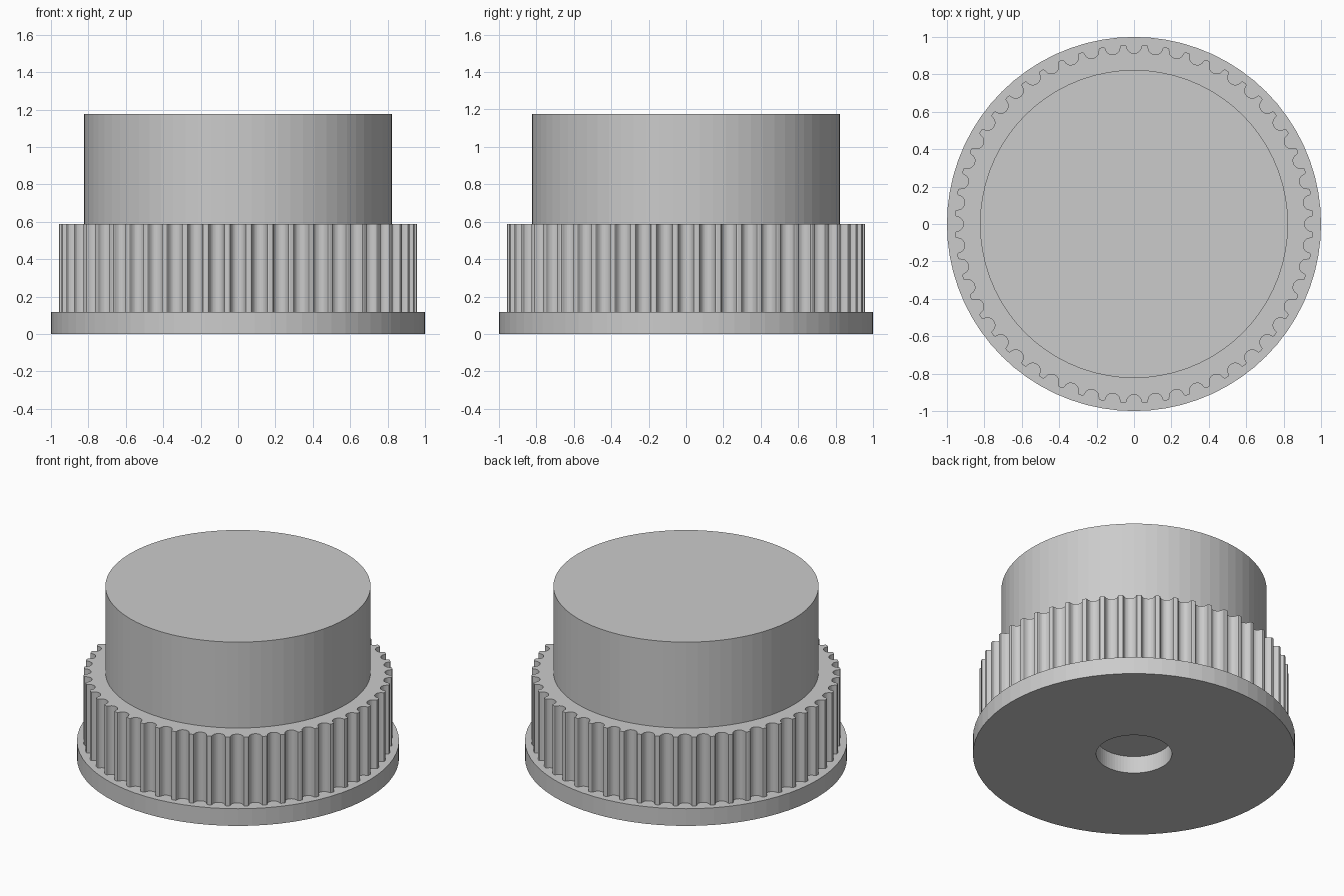
import bpy
import bmesh
from math import cos, sin, pi, sqrt

old = bpy.data.objects.get("Cube")
if old:
    bpy.data.objects.remove(old, do_unlink=True)

UNIT = 1 / 17          # drawing millimetres to scene units
TEETH = 52
SIDES = 72

metal = bpy.data.materials.new("plain grey")
metal.use_nodes = True
GREY = (0.6, 0.6, 0.6, 1)
metal.diffuse_color = GREY
metal.node_tree.nodes["Principled BSDF"].inputs["Base Color"].default_value = GREY


def finish(bm, name):
    bmesh.ops.recalc_face_normals(bm, faces=bm.faces)
    bmesh.ops.scale(bm, vec=(UNIT, UNIT, UNIT), verts=bm.verts)
    mesh = bpy.data.meshes.new(name)
    bm.to_mesh(mesh)
    bm.free()
    mesh.materials.append(metal)
    obj = bpy.data.objects.new(name, mesh)
    bpy.context.collection.objects.link(obj)
    return obj


def circle(radius):
    return [(radius * cos(2 * pi * i / SIDES), radius * sin(2 * pi * i / SIDES))
            for i in range(SIDES)]


def prism(name, outline, bottom, top):
    """Closed solid made by raising an outline."""
    bm = bmesh.new()
    base = bm.faces.new([bm.verts.new((x, y, bottom)) for x, y in outline])
    raised = bmesh.ops.extrude_face_region(bm, geom=[base], use_keep_orig=True)
    verts = [v for v in raised["geom"] if isinstance(v, bmesh.types.BMVert)]
    bmesh.ops.translate(bm, vec=(0, 0, top - bottom), verts=verts)
    return finish(bm, name)


def ring(name, inner, outer, bottom, top):
    """Flat ring with a round hole, turned from a rectangle."""
    bm = bmesh.new()
    corners = [(inner, bottom), (outer, bottom), (outer, top), (inner, top)]
    verts = [bm.verts.new((r, 0, z)) for r, z in corners]
    edges = [bm.edges.new((verts[i - 1], verts[i])) for i in range(4)]
    bmesh.ops.spin(bm, geom=verts + edges, cent=(0, 0, 0), axis=(0, 0, 1),
                   angle=2 * pi, steps=SIDES, use_merge=True)
    bmesh.ops.remove_doubles(bm, verts=bm.verts, dist=0.001)
    return finish(bm, name)


def toothed_outline(radius):
    """Outline with rounded grooves, as half width and depth pairs."""
    half = [(0.847, 0), (0.735, 0.037), (0.678, 0.131), (0.656, 0.238),
            (0.62, 0.343), (0.572, 0.444), (0.512, 0.54), (0.406, 0.637),
            (0.282, 0.707), (0.144, 0.751)]
    groove = [(-w, d) for w, d in half] + [(0, 0.765)] + half[::-1]
    mouth = sqrt(radius ** 2 - half[0][0] ** 2)
    points = []
    for i in range(TEETH):
        a = 2 * pi * i / TEETH
        for w, d in groove:
            r = mouth - d
            points.append((r * cos(a) - w * sin(a), r * sin(a) + w * cos(a)))
    return points


# Base flange with a shallow bore, toothed belt section, plain hub
ring("base_flange", 4, 17, 0, 2)
prism("toothed_section", toothed_outline(16.3), 2, 10)
prism("hub", circle(14), 10, 20)
